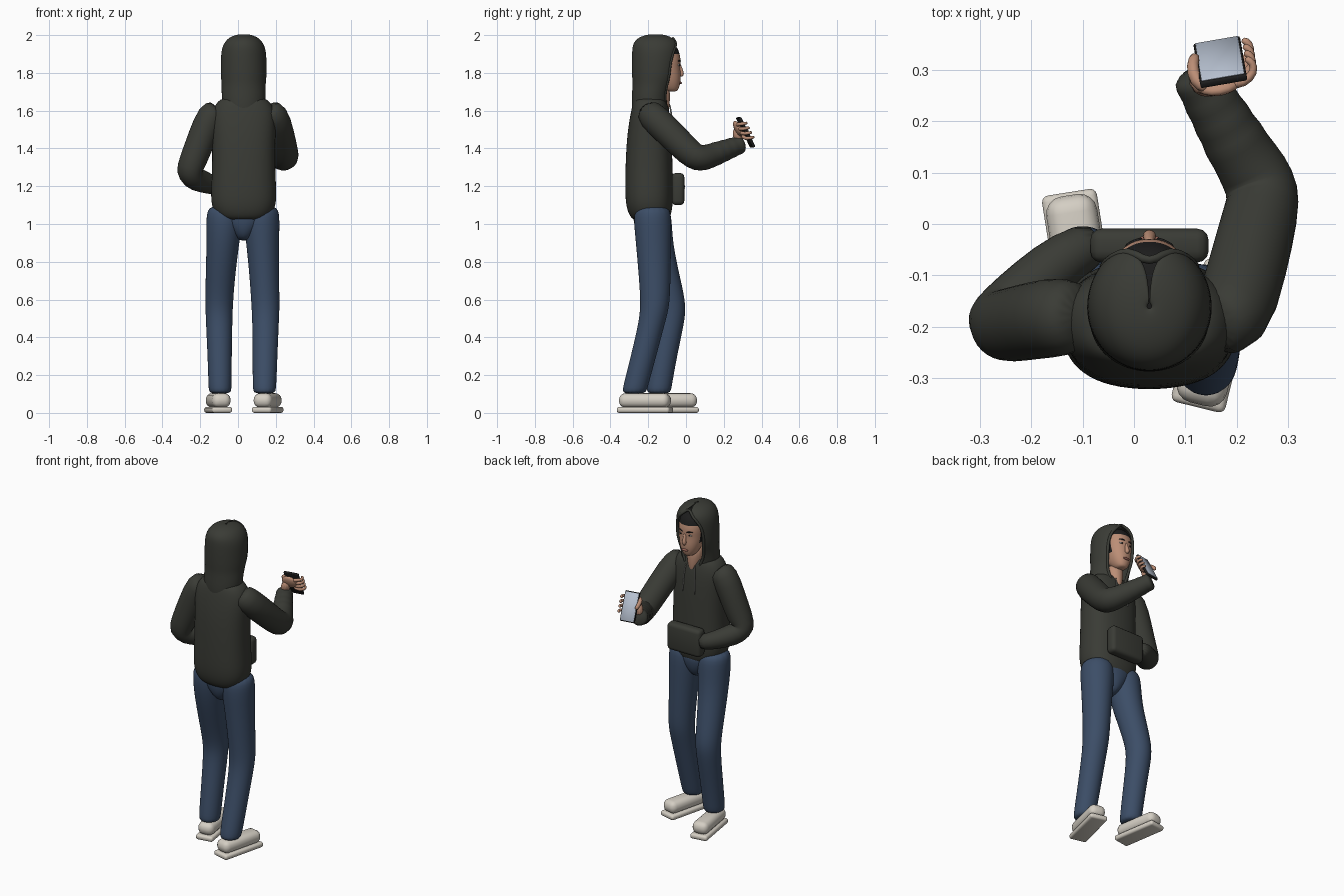
import bpy, bmesh, math
from mathutils import Vector, Matrix

if "Cube" in bpy.data.objects:
    bpy.data.objects.remove(bpy.data.objects["Cube"], do_unlink=True)


def material(name, r, g, b):
    m = bpy.data.materials.new(name)
    m.use_nodes = True
    m.diffuse_color = (r, g, b, 1)
    m.node_tree.nodes["Principled BSDF"].inputs["Base Color"].default_value = (r, g, b, 1)
    return m


CLOTH = material("hoodie_charcoal", .042, .044, .036)
DENIM = material("denim_blue", .045, .075, .135)
SHOE = material("shoe_offwhite", .66, .62, .55)
SKIN = material("skin", .5, .27, .18)
HAIR = material("hair_black", .012, .012, .012)
SCREEN = material("screen_grey_blue", .48, .54, .64)
CORD = material("cord_grey", .3, .3, .28)
LIP = material("lips", .33, .13, .1)
WHITE = material("eye_white", .7, .68, .64)


def finish(name, bm, mats, subdiv=0):
    bmesh.ops.recalc_face_normals(bm, faces=bm.faces)
    mesh = bpy.data.meshes.new(name)
    bm.to_mesh(mesh)
    bm.free()
    obj = bpy.data.objects.new(name, mesh)
    bpy.context.collection.objects.link(obj)
    for m in mats:
        mesh.materials.append(m)
    mesh.shade_smooth()
    if subdiv:
        mod = obj.modifiers.new("smooth", "SUBSURF")
        mod.levels = mod.render_levels = subdiv
    return obj


def skin_rings(bm, rings, closed=True):
    loops = [[bm.verts.new(p) for p in ring] for ring in rings]
    n = len(loops[0])
    for a, b in zip(loops, loops[1:]):
        for i in range(n if closed else n - 1):
            j = (i + 1) % n
            bm.faces.new((a[i], a[j], b[j], b[i]))
    if closed:
        bm.faces.new(loops[0])
        bm.faces.new(loops[-1])


def loft(name, sections, mat, square=2, n=16, subdiv=2):
    """Stack of level rings: (x, y, z, half width, half depth)."""
    def power(v):
        return math.copysign(abs(v) ** (2 / square), v)
    rings = []
    for x, y, z, rx, ry in sections:
        angles = [math.tau * i / n for i in range(n)]
        rings.append([(x + 1.02 * rx * power(math.cos(a)),
                       y + 1.02 * ry * power(math.sin(a)), z) for a in angles])
    bm = bmesh.new()
    skin_rings(bm, rings)
    return finish(name, bm, [mat], subdiv)


def tube(name, path, mat, n=12, subdiv=1):
    """Round limb along a path of (x, y, z, radius)."""
    pts = [Vector(p[:3]) for p in path]
    rings, side = [], None
    for i, p in enumerate(pts):
        t = (pts[min(i + 1, len(pts) - 1)] - pts[max(i - 1, 0)]).normalized()
        if side is None:
            side = t.orthogonal()
        side = (side - t * side.dot(t)).normalized()
        up = t.cross(side)
        r = path[i][3] * 1.03
        rings.append([p + r * (side * math.cos(math.tau * k / n) + up * math.sin(math.tau * k / n))
                      for k in range(n)])
    bm = bmesh.new()
    skin_rings(bm, rings)
    return finish(name, bm, [mat], subdiv)


def box(name, matrix, size, mat, bevel, segments=3):
    bm = bmesh.new()
    bmesh.ops.create_cube(bm, size=1, matrix=Matrix.Diagonal((*size, 1)))
    bmesh.ops.bevel(bm, geom=bm.edges[:], offset=bevel, segments=segments, profile=.5, affect='EDGES')
    bm.transform(matrix)
    return finish(name, bm, [mat])


def ball(name, matrix, radii, mat):
    bm = bmesh.new()
    bmesh.ops.create_uvsphere(bm, u_segments=16, v_segments=10, radius=1,
                              matrix=matrix @ Matrix.Diagonal((*radii, 1)))
    return finish(name, bm, [mat])


CX = .03

# Jeans
loft("jeans_seat", [(CX, -.18, .91, .03, .05), (CX, -.18, .96, .07, .085),
                    (CX, -.18, 1.02, .13, .1), (CX, -.18, 1.09, .15, .1)], DENIM)
loft("rear_leg", [(.123, -.178, 1.1, .08, .08), (.123, -.178, 1.05, .1, .103), (.13, -.172, .9, .086, .093),
                  (.14, -.165, .7, .077, .083), (.146, -.163, .57, .075, .077), (.146, -.18, .48, .07, .07),
                  (.143, -.225, .3, .066, .067), (.14, -.27, .13, .062, .066), (.14, -.275, .1, .058, .062)], DENIM)
loft("forward_leg", [(-.07, -.178, 1.1, .08, .08), (-.07, -.178, 1.05, .1, .103), (-.08, -.165, .9, .086, .093),
                     (-.095, -.11, .7, .077, .083), (-.1, -.076, .57, .073, .077), (-.1, -.08, .48, .07, .072),
                     (-.097, -.115, .3, .064, .067), (-.095, -.143, .13, .061, .066), (-.095, -.145, .1, .058, .062)], DENIM)

# Shoes
for side, x, y, turn in (("rear", .157, -.217, -13.8), ("forward", -.105, -.08, 9)):
    place = Matrix.Translation((x, y, 0)) @ Matrix.Rotation(math.radians(turn), 4, 'Z')
    box(side + "_sole", place @ Matrix.Translation((0, 0, .016)), (.108, .287, .032), SHOE, .013)
    box(side + "_shoe", place @ Matrix.Translation((0, 0, .066)), (.1, .275, .076), SHOE, .034, 4)

# Hoodie body, pocket and sleeves
loft("hoodie_body", [(CX, -.185, 1.015, .11, .085), (CX, -.19, 1.04, .145, .11), (CX, -.195, 1.11, .178, .127),
                     (CX, -.196, 1.25, .167, .126), (CX, -.195, 1.45, .166, .12), (CX, -.19, 1.58, .175, .105),
                     (CX, -.19, 1.645, .145, .09), (CX, -.19, 1.675, .1, .075)], CLOTH, square=2.4)
box("front_pocket", Matrix.Translation((CX, -.042, 1.185)), (.23, .066, .17), CLOTH, .022)
tube("pocket_sleeve", [(-.1, -.18, 1.61, .06), (-.14, -.18, 1.585, .078), (-.19, -.187, 1.46, .075),
                       (-.24, -.197, 1.33, .072), (-.262, -.198, 1.275, .07), (-.24, -.17, 1.245, .066),
                       (-.19, -.115, 1.225, .058), (-.13, -.06, 1.205, .05), (-.06, -.03, 1.19, .042)], CLOTH, 16)
# Raised sleeve, gathered into folds towards the cuff
folds = []
for i in range(9):
    t = i / 8
    folds.append((.205 - .09 * t, .145 + .155 * t, 1.367 + .058 * t, .062 - .017 * t + (.003 if i % 2 else -.002)))
tube("raised_sleeve", [(.15, -.2, 1.61, .06), (.192, -.19, 1.58, .079), (.222, -.08, 1.475, .076),
                       (.247, .02, 1.375, .073), (.252, .062, 1.348, .071), (.235, .1, 1.35, .068)] + folds, CLOTH, 16)

# Hood: open at the face; each level has z, y, half width, half depth, opening angle
LEVELS = [(1.55, -.19, .1, .085, 4), (1.62, -.19, .108, .093, 24), (1.68, -.187, .112, .094, 40),
          (1.74, -.173, .11, .104, 47), (1.78, -.165, .116, .115, 50), (1.86, -.159, .116, .122, 52),
          (1.92, -.157, .113, .123, 42), (1.955, -.157, .1, .118, 24), (1.983, -.16, .075, .09, 8),
          (1.997, -.16, .035, .045, 2), (2, -.16, .003, .003, 1)]
rings = []
for z, y, rx, ry, gap in LEVELS:
    angles = [math.radians(90 + gap + (360 - 2 * gap) * i / 24) for i in range(25)]
    rings.append([Vector((CX + rx * math.cos(a), y + ry * math.sin(a), z)) for a in angles])
bm = bmesh.new()
skin_rings(bm, rings, closed=False)
hood = finish("hood", bm, [CLOTH])
thick = hood.modifiers.new("thickness", "SOLIDIFY")
thick.thickness, thick.offset = .012, 0
smooth = hood.modifiers.new("smooth", "SUBSURF")
smooth.levels = smooth.render_levels = 2
edge = [r[0] for r in rings[1:9]] + [r[-1] for r in reversed(rings[1:9])]
tube("hood_rim", [(*p, .009) for p in edge], CLOTH, 8)

# Head, with hair on the crown and behind the temples
head = loft("head", [(CX, -.075, 1.7, .022, .024), (CX, -.085, 1.715, .04, .046), (CX, -.095, 1.75, .058, .066),
                     (CX, -.105, 1.79, .069, .077), (CX, -.112, 1.83, .074, .08), (CX, -.115, 1.86, .077, .087),
                     (CX, -.12, 1.9, .078, .087), (CX, -.125, 1.945, .066, .075), (CX, -.13, 1.965, .03, .04)],
            SKIN, square=2.2, n=20)
head.data.materials.append(HAIR)
for f in head.data.polygons:
    if f.center.z > 1.89 or (f.center.y < -.09 and f.center.z > 1.8):
        f.material_index = 1
loft("neck", [(CX, -.135, 1.575, .018, .035), (CX, -.135, 1.6, .03, .045), (CX, -.137, 1.645, .046, .052),
              (CX, -.135, 1.75, .052, .052)], SKIN)
tube("nose", [(CX, -.038, 1.855, .008), (CX, -.029, 1.82, .01), (CX, -.021, 1.795, .014), (CX, -.03, 1.78, .011)], SKIN)
ball("mouth", Matrix.Translation((CX, -.031, 1.747)), (.022, .009, .007), LIP)
for side, s in (("right", 1), ("left", -1)):
    ball(side + "_eye", Matrix.Translation((CX + s * .03, -.042, 1.842)), (.013, .009, .006), WHITE)
    ball(side + "_pupil", Matrix.Translation((CX + s * .03, -.036, 1.842)), (.006, .005, .006), HAIR)
    tube(side + "_eyebrow", [(CX + s * x, y, z, .004) for x, y, z in
                             ((.012, -.028, 1.86), (.03, -.033, 1.867), (.048, -.044, 1.862))], HAIR, 6)
    tube(side + "_drawstring", [(CX + s * x, y, z, .005) for x, y, z in
                                ((.03, -.088, 1.64), (.038, -.076, 1.58), (.04, -.07, 1.5), (.042, -.068, 1.46))], CORD, 6)

# Phone, in a frame of its own: x across, y up, z out of the screen
across = Vector((.985, .17, 0)).normalized()
out = Vector((-.143, .885, .443))
out = (out - across * out.dot(across)).normalized()
rise = out.cross(across)
grip = Matrix((across, rise, out)).transposed().to_4x4()
grip.translation = (.168, .315, 1.485)
box("phone_case", grip, (.092, .176, .014), HAIR, .004, 2)
box("phone_screen", grip @ Matrix.Translation((0, 0, .0075)), (.084, .166, .003), SCREEN, .001, 1)

# Hand wrapped round the phone
ball("palm", grip @ Matrix.Translation((-.01, -.035, -.026)), (.046, .045, .018), SKIN)
palm_base = grip @ Vector((-.02, -.05, -.028))
tube("wrist", [(.12, .285, 1.42, .03), (*palm_base, .028)], SKIN)


def digit(name, path, radius):
    tube(name, [(*(grip @ Vector(p)), radius * (1 - .08 * i)) for i, p in enumerate(path)], SKIN, 8)


for i in range(4):
    h = -.06 + .028 * i
    digit("finger_%d" % (i + 1), [(.005, h * .7 - .01, -.024), (.04, h, -.024), (.062, h + .006, -.008),
                                  (.063, h + .012, .012), (.048, h + .015, .022)], .0115)
digit("thumb", [(-.03, -.06, -.025), (-.056, -.05, -.006), (-.056, -.02, .014), (-.044, .012, .02)], .015)
